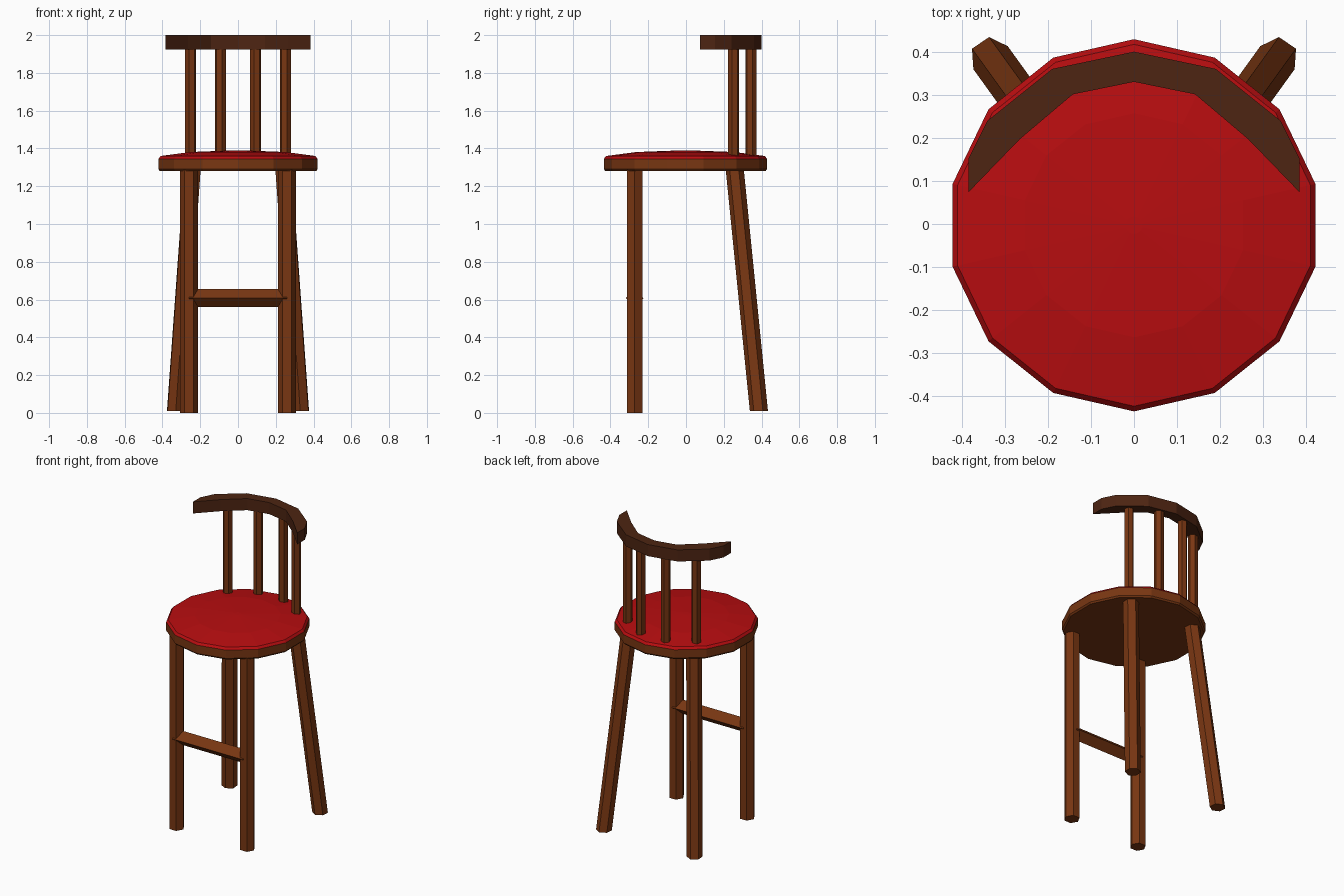
import bpy, bmesh, math
from mathutils import Vector, Matrix

if "Cube" in bpy.data.objects:
    bpy.data.objects.remove(bpy.data.objects["Cube"])


def material(name, rgb):
    m = bpy.data.materials.new(name)
    m.diffuse_color = (*rgb, 1)
    m.use_nodes = True
    m.node_tree.nodes["Principled BSDF"].inputs["Base Color"].default_value = m.diffuse_color
    return m


WOOD = material("brown wood", (0.19, 0.037, 0.006))
DARK = material("dark brown wood", (0.075, 0.018, 0.006))
RED = material("red cushion", (0.48, 0.004, 0.005))


def finish(name, bm, mat):
    bmesh.ops.recalc_face_normals(bm, faces=bm.faces[:])
    me = bpy.data.meshes.new(name)
    bm.to_mesh(me)
    bm.free()
    me.materials.append(mat)
    ob = bpy.data.objects.new(name, me)
    bpy.context.collection.objects.link(ob)
    return ob


def loft(name, rings, sides, turn, mat):
    """Stack of level polygons; each ring is (x, y, z, radius)."""
    bm = bmesh.new()
    loops = []
    for x, y, z, r in rings:
        loops.append([bm.verts.new((x + r * math.cos(turn + math.tau * i / sides),
                                    y + r * math.sin(turn + math.tau * i / sides), z))
                      for i in range(sides)])
    for a, b in zip(loops, loops[1:]):
        for i in range(sides):
            j = (i + 1) % sides
            bm.faces.new((a[i], a[j], b[j], b[i]))
    bm.faces.new(loops[0][::-1])
    bm.faces.new(loops[-1])
    return finish(name, bm, mat)


# Round seat base and domed cushion, 14 sides
CY = -0.003
loft("seat", [(0, CY, 1.28, 0.424), (0, CY, 1.29, 0.432), (0, CY, 1.345, 0.432)],
     14, math.pi / 2, WOOD)
loft("cushion", [(0, CY, 1.345, 0.432), (0, CY, 1.36, 0.42), (0, CY, 1.381, 0.26),
                 (0, CY, 1.39, 0.02)], 14, math.pi / 2, RED)

# Legs: straight in front, splayed behind
for s, side in ((-1, "left"), (1, "right")):
    loft("front_leg_" + side, [(s * 0.26, -0.272, 0, 0.048), (s * 0.26, -0.272, 1.3, 0.048)],
         6, 0, WOOD)
    turn = math.radians(26 if s > 0 else 154)
    loft("back_leg_" + side, [(s * 0.333, 0.386, 0.01, 0.048), (s * 0.24, 0.257, 1.3, 0.048)],
         6, turn, WOOD)

# Diamond-section footrest between the front legs
bar = loft("footrest", [(0, 0, -0.26, 0.047), (0, 0, 0.26, 0.047)], 4, 0, WOOD)
bar.data.transform(Matrix.Translation((0, -0.272, 0.608)) @ Matrix.Rotation(math.pi / 2, 4, 'Y'))

# Back spindles on an arc
for n, deg in enumerate((45, 75, 105, 135)):
    a = math.radians(deg)
    x, y = 0.356 * math.cos(a), 0.356 * math.sin(a)
    loft(f"spindle_{n + 1}", [(x, y, 1.33, 0.03), (x, y, 1.94, 0.03)], 6, a, WOOD)

# Curved top rail, right half outline mirrored
outer = [(0.384, 0.074), (0.384, 0.153), (0.34, 0.24), (0.19, 0.36), (0, 0.40)]
inner = [(0, 0.33), (0.142, 0.301), (0.265, 0.197)]
outline = (outer + [(-x, y) for x, y in outer[-2::-1]]
           + [(-x, y) for x, y in inner[:0:-1]] + inner)
bm = bmesh.new()
face = bm.faces.new([bm.verts.new((x, y, 1.923)) for x, y in outline])
up = bmesh.ops.extrude_face_region(bm, geom=[face], use_keep_orig=True)
bmesh.ops.translate(bm, vec=Vector((0, 0, 0.077)),
                    verts=[g for g in up["geom"] if isinstance(g, bmesh.types.BMVert)])
finish("top_rail", bm, DARK)
